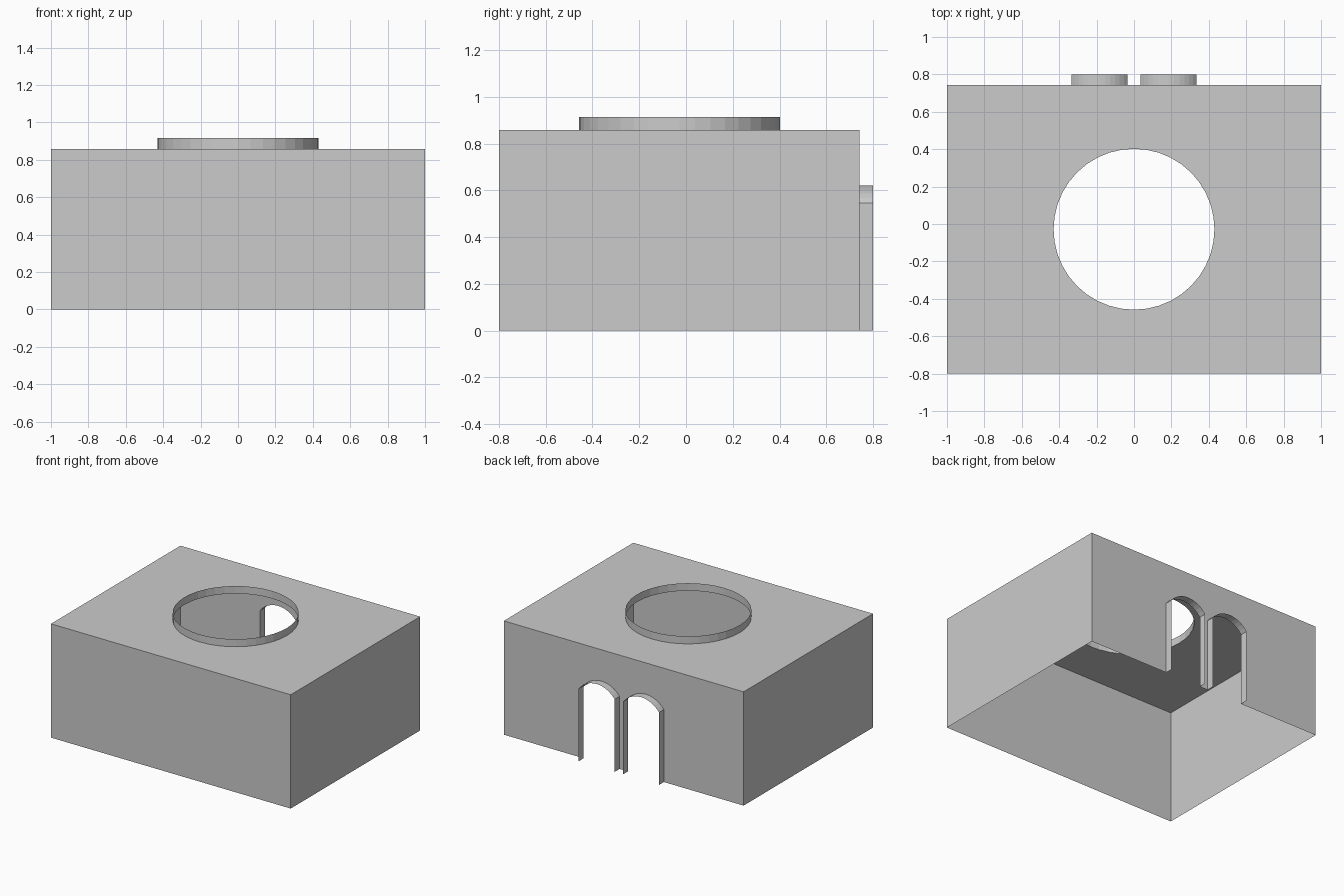
import bpy, bmesh, math

if "Cube" in bpy.data.objects:
    bpy.data.objects.remove(bpy.data.objects["Cube"])

X, Y0, Y1, H = 1.0, -0.8, 0.742, 0.858       # shell extents
CY, R, RIM = -0.028, 0.43, 0.915             # round opening
LIP = 0.8                                    # arch lip reaches this y
IN, OUT, SPRING, CROWN = 0.035, 0.335, 0.547, 0.622
N = 40


def make(name, faces):
    bm = bmesh.new()
    for f in faces:
        bm.faces.new([bm.verts.new(p) for p in f])
    bmesh.ops.remove_doubles(bm, verts=bm.verts, dist=1e-5)
    me = bpy.data.meshes.new(name)
    bm.to_mesh(me)
    bm.free()
    ob = bpy.data.objects.new(name, me)
    bpy.context.collection.objects.link(ob)
    return ob


def arch(cx, steps=12):
    """Segmental arch outline (x, z) from left foot to right foot."""
    w, rise = (OUT - IN) / 2, CROWN - SPRING
    r = (w * w + rise * rise) / (2 * rise)
    a = math.asin(w / r)
    pts = [(cx - w, 0)]
    for i in range(steps + 1):
        t = -a + 2 * a * i / steps
        pts.append((cx + r * math.sin(t), CROWN - r + r * math.cos(t)))
    return pts + [(cx + w, 0)]


def circle(i, z):
    t = 2 * math.pi * i / N
    return (R * math.cos(t), CY + R * math.sin(t), z)


# Three plain walls, open at the bottom
make("plain_walls", [
    [(-X, Y0, 0), (X, Y0, 0), (X, Y0, H), (-X, Y0, H)],
    [(X, Y0, 0), (X, Y1, 0), (X, Y1, H), (X, Y0, H)],
    [(-X, Y1, 0), (-X, Y0, 0), (-X, Y0, H), (-X, Y1, H)],
])

# Back wall with two arched doorways cut from its lower edge
mid = (IN + OUT) / 2
arches = [arch(-mid), arch(mid)]
outline = [(-X, 0)] + arches[0] + arches[1] + [(X, 0), (X, H), (-X, H)]
make("back_wall", [[(x, Y1, z) for x, z in reversed(outline)]])

# Thin lips projecting from the doorways
for side, pts in zip(("left", "right"), arches):
    make(side + "_arch_lip", [
        [(a[0], Y1, a[1]), (b[0], Y1, b[1]), (b[0], LIP, b[1]), (a[0], LIP, a[1])]
        for a, b in zip(pts, pts[1:])])

# Roof in two halves around the round opening
back = [circle(i, H) for i in range(N // 2, -1, -1)]
front = [circle(i, H) for i in range(N, N // 2 - 1, -1)]
make("roof", [
    back + [(X, CY, H), (X, Y1, H), (-X, Y1, H), (-X, CY, H)],
    front + [(-X, CY, H), (-X, Y0, H), (X, Y0, H), (X, CY, H)],
])

# Raised thin rim around the opening
make("roof_rim", [
    [circle(i, H), circle(i + 1, H), circle(i + 1, RIM), circle(i, RIM)]
    for i in range(N)])
